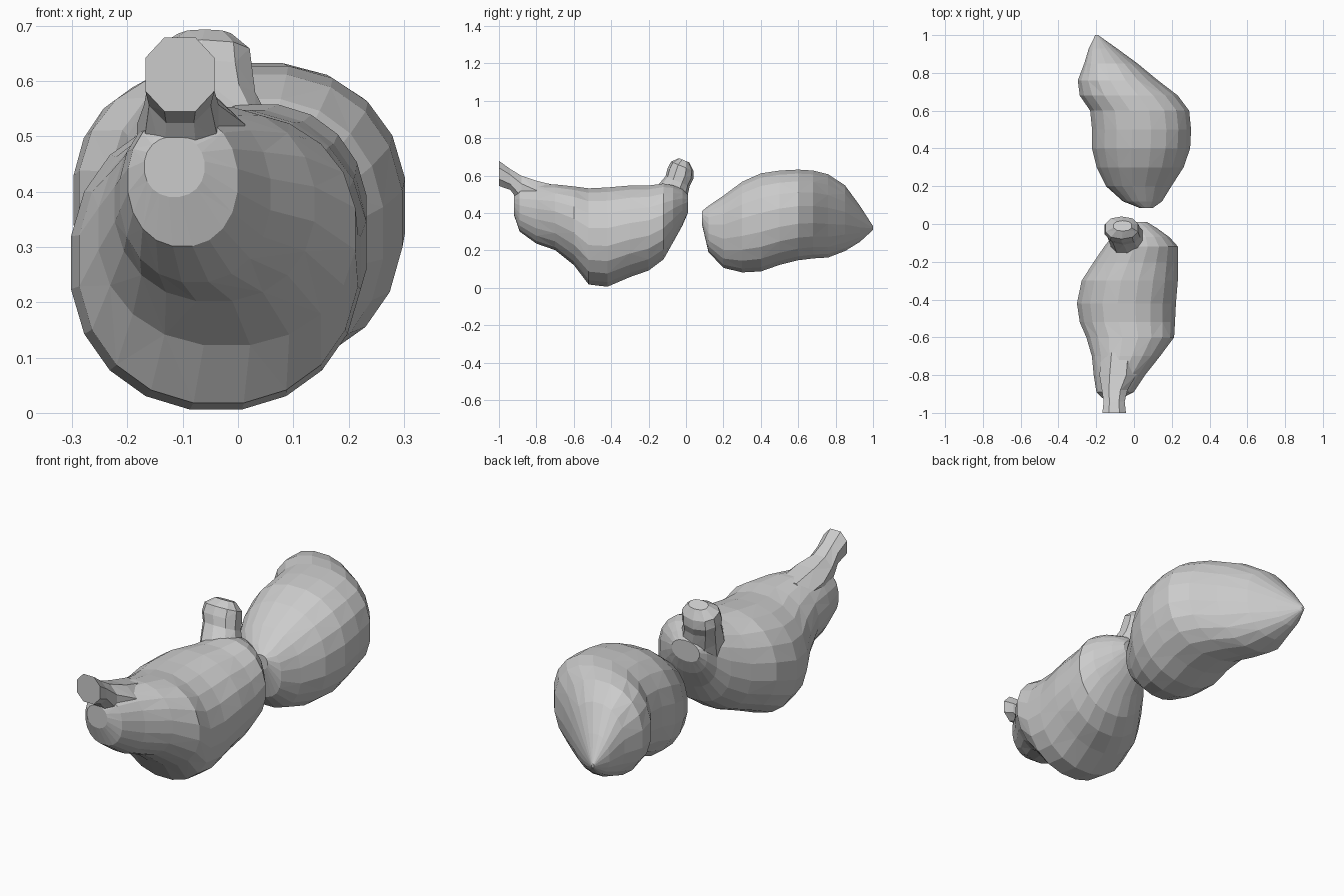
import bpy, bmesh, math
from mathutils import Vector

if "Cube" in bpy.data.objects:
    bpy.data.objects.remove(bpy.data.objects["Cube"])


def ring_points(center, u, v, sides, power):
    """Rounded (superellipse) cross-section spanned by half-axes u and v."""
    pts = []
    for i in range(sides):
        a = 2 * math.pi * (i + 0.5) / sides
        c, s = math.cos(a), math.sin(a)
        pts.append(center + u * math.copysign(abs(c) ** (2 / power), c)
                   + v * math.copysign(abs(s) ** (2 / power), s))
    return pts


def loft(name, rings):
    """Skin a list of rings, cap the ends and keep flat triangles."""
    bm = bmesh.new()
    loops = [[bm.verts.new(p) for p in r] for r in rings]
    n = len(loops[0])
    for k, (a, b) in enumerate(zip(loops, loops[1:])):
        for i in range(n):
            j = (i + 1) % n
            if (i + k) % 2:
                bm.faces.new((a[i], a[j], b[j]))
                bm.faces.new((a[i], b[j], b[i]))
            else:
                bm.faces.new((a[i], a[j], b[i]))
                bm.faces.new((a[j], b[j], b[i]))
    bm.faces.new(loops[0])
    bm.faces.new(loops[-1])
    bmesh.ops.recalc_face_normals(bm, faces=bm.faces)
    me = bpy.data.meshes.new(name)
    bm.to_mesh(me)
    bm.free()
    ob = bpy.data.objects.new(name, me)
    bpy.context.collection.objects.link(ob)
    return ob


def lump(name, sections, sides=20, power=2.2):
    """Loft along y from (y, left, right, bottom, top) sections."""
    return loft(name, [
        ring_points(Vector(((l + r) / 2, y, (b + t) / 2)),
                    Vector(((r - l) / 2, 0, 0)), Vector((0, 0, (t - b) / 2)),
                    sides, power)
        for y, l, r, b, t in sections])


# Front lump
front = lump("front_lump", [
    (-0.92, -0.17, -0.06, 0.39, 0.50),
    (-0.89, -0.20, 0.00, 0.30, 0.54),
    (-0.80, -0.215, 0.06, 0.235, 0.555),
    (-0.70, -0.225, 0.14, 0.20, 0.555),
    (-0.60, -0.255, 0.215, 0.12, 0.545),
    (-0.52, -0.29, 0.22, 0.015, 0.535),
    (-0.42, -0.305, 0.225, 0.003, 0.54),
    (-0.30, -0.28, 0.235, 0.055, 0.55),
    (-0.20, -0.215, 0.235, 0.09, 0.55),
    (-0.12, -0.16, 0.235, 0.15, 0.56),
    (-0.07, -0.12, 0.19, 0.24, 0.55),
    (-0.02, -0.10, 0.12, 0.33, 0.53),
    (0.01, -0.08, 0.07, 0.40, 0.50),
], power=2.15)

# Cut stub at the front end, flaring into the lump
stub = lump("front_stub", [
    (-1.00, -0.172, -0.038, 0.54, 0.684),
    (-0.94, -0.165, -0.045, 0.52, 0.64),
    (-0.88, -0.175, -0.03, 0.44, 0.605),
    (-0.80, -0.19, 0.02, 0.38, 0.58),
    (-0.68, -0.18, 0.03, 0.36, 0.55),
], sides=8)

# Curled knob at the back end: (y, z, x, half width, half depth)
tilt = Vector((0, 0.92, -0.38))
knob = loft("back_knob", [
    ring_points(Vector((x, y, z)), Vector((w, 0, 0)), tilt * d, 10, 2.3)
    for y, z, x, w, d in [
        (-0.11, 0.40, -0.01, 0.11, 0.10),
        (-0.08, 0.50, -0.03, 0.10, 0.09),
        (-0.045, 0.57, -0.055, 0.09, 0.07),
        (-0.03, 0.61, -0.065, 0.095, 0.075),
        (-0.02, 0.65, -0.065, 0.09, 0.065),
        (-0.01, 0.682, -0.06, 0.05, 0.03),
    ]])

# Merge the stub and knob into the front lump
for part in (stub, knob):
    m = front.modifiers.new("merge_" + part.name, 'BOOLEAN')
    m.operation = 'UNION'
    m.solver = 'EXACT'
    m.object = part
bpy.context.view_layer.update()
merged = bpy.data.meshes.new_from_object(
    front.evaluated_get(bpy.context.evaluated_depsgraph_get()))
front.modifiers.clear()
front.data = merged
for part in (stub, knob):
    bpy.data.objects.remove(part)

# Rear lump
lump("rear_lump", [
    (0.085, 0.03, 0.10, 0.34, 0.41),
    (0.12, -0.06, 0.15, 0.19, 0.44),
    (0.20, -0.15, 0.20, 0.105, 0.495),
    (0.30, -0.20, 0.265, 0.08, 0.57),
    (0.40, -0.225, 0.30, 0.085, 0.615),
    (0.50, -0.225, 0.305, 0.12, 0.63),
    (0.60, -0.235, 0.295, 0.145, 0.635),
    (0.68, -0.29, 0.235, 0.155, 0.63),
    (0.76, -0.30, 0.13, 0.16, 0.61),
    (0.85, -0.265, 0.02, 0.195, 0.55),
    (0.93, -0.24, -0.09, 0.245, 0.44),
    (1.00, -0.205, -0.19, 0.31, 0.33),
], power=2.25)
